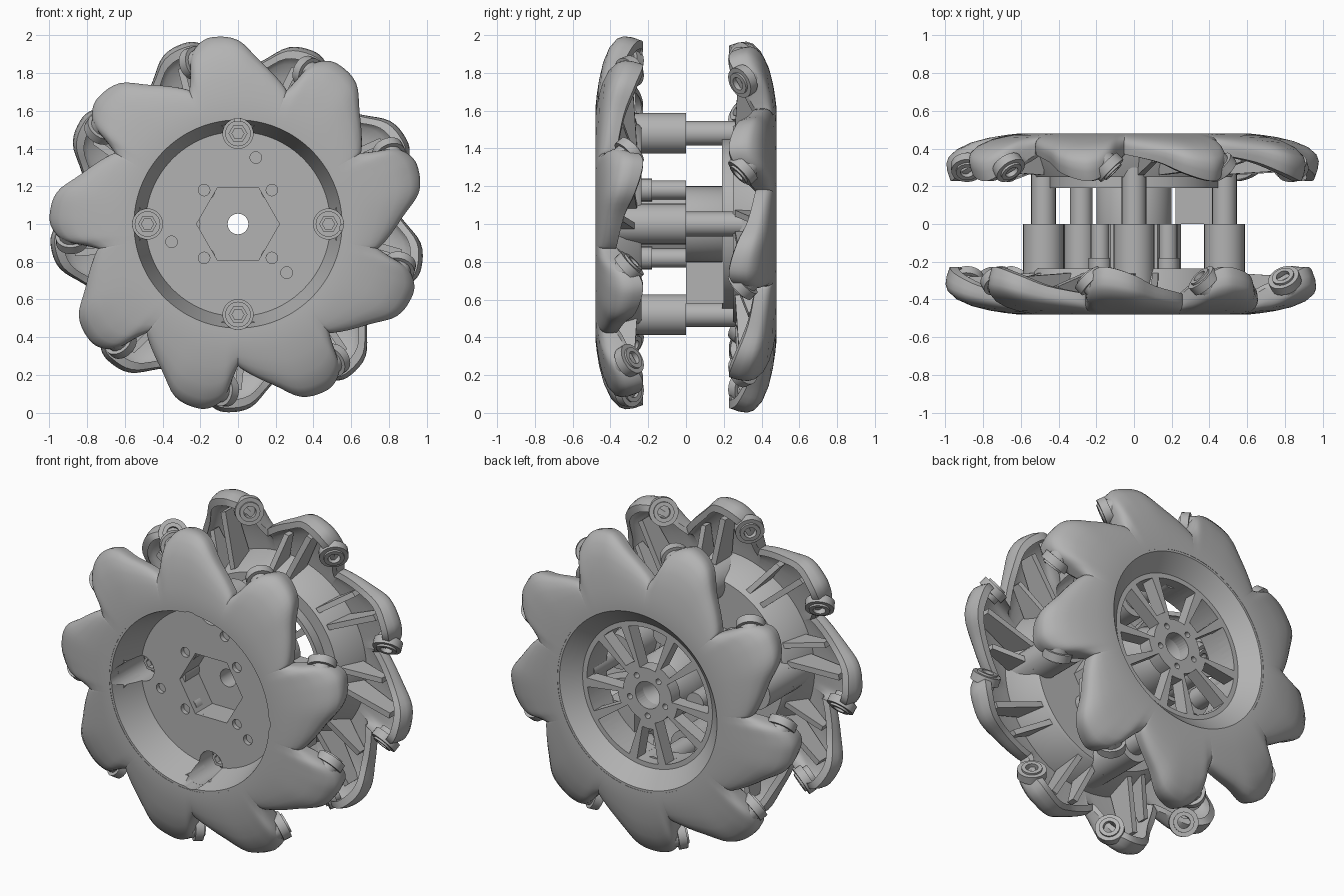
import bpy, bmesh, math
from mathutils import Vector

if "Cube" in bpy.data.objects:
    bpy.data.objects.remove(bpy.data.objects["Cube"], do_unlink=True)

grey = bpy.data.materials.new("plain_grey")
grey.use_nodes = True
grey.diffuse_color = (0.45, 0.45, 0.45, 1)
grey.node_tree.nodes["Principled BSDF"].inputs["Base Color"].default_value = (0.45, 0.45, 0.45, 1)


def axle(x, y, h):
    """Local wheel coordinates: x, y in the wheel plane, h along the axle."""
    return Vector((x, h, y + 1))


def polar(r, deg):
    a = math.radians(deg)
    return r * math.cos(a), r * math.sin(a)


def activate(ob):
    bpy.ops.object.select_all(action='DESELECT')
    ob.select_set(True)
    bpy.context.view_layer.objects.active = ob


def shade(ob):
    activate(ob)
    bpy.ops.object.shade_smooth_by_angle(angle=math.radians(35))


def loft(name, rings, wrap=False, caps=False, smooth=True):
    """Skin closed rings; wrap joins the last ring to the first."""
    bm = bmesh.new()
    vs = [[bm.verts.new(p) for p in ring] for ring in rings]
    n, m = len(vs), len(vs[0])
    for i in range(n if wrap else n - 1):
        a, b = vs[i], vs[(i + 1) % n]
        for j in range(m):
            k = (j + 1) % m
            bm.faces.new((a[j], a[k], b[k], b[j]))
    if caps:
        bm.faces.new(vs[0])
        bm.faces.new(vs[-1])
    bmesh.ops.recalc_face_normals(bm, faces=bm.faces)
    me = bpy.data.meshes.new(name)
    bm.to_mesh(me)
    bm.free()
    me.materials.append(grey)
    ob = bpy.data.objects.new(name, me)
    bpy.context.collection.objects.link(ob)
    if smooth:
        shade(ob)
    return ob


def prism(name, outline, h0, h1, fn=axle, smooth=True):
    return loft(name, [[fn(x, y, h) for x, y in outline] for h in (h0, h1)], caps=True, smooth=smooth)


def circle(r, cx=0, cy=0, n=32):
    return [(cx + x, cy + y) for x, y in (polar(r, 360 * i / n) for i in range(n))]


def sector(mid, half, r0, r1):
    arc = [mid + half * (i / 4 - 1) for i in range(9)]
    return [polar(r1, a) for a in arc] + [polar(r0, a) for a in reversed(arc)]


def lathe(name, profile, fn=axle, n=96, smooth=True):
    return loft(name, [[fn(*polar(r, 360 * i / n), h) for r, h in profile] for i in range(n)],
                wrap=True, smooth=smooth)


def cut(ob, cutters):
    for c in cutters:
        c.hide_render = True
        mod = ob.modifiers.new("cut", 'BOOLEAN')
        mod.operation, mod.solver, mod.object = 'DIFFERENCE', 'EXACT', c
        activate(ob)
        bpy.ops.object.modifier_apply(modifier=mod.name)
        bpy.data.objects.remove(c, do_unlink=True)
    shade(ob)


# Lobed rim: one lobe as (angle from peak, radius, edge depth), repeated nine times
LOBE = [(-26, .765, .11), (-14.5, .875, .15), (-7, .975, .21), (0, 1.0, .25), (4.5, .985, .25),
        (8.5, .925, .2), (11, .82, .15), (13, .755, .11)]
LOBES = [97 + 40 * k for k in range(9)]
keys = [Vector((peak + a, r, d)) for peak in LOBES for a, r, d in LOBE]


def smooth_loop(pts, steps):
    out, n = [], len(pts)
    turn = Vector((360, 0, 0))
    for i in range(n):
        p0, p1, p2, p3 = (pts[j % n] + turn * (j // n) for j in range(i - 1, i + 3))
        for s in range(steps):
            t = s / steps
            out.append(p1 + .5 * t * (p2 - p0 + t * (2 * p0 - 5 * p1 + 4 * p2 - p3
                       + t * (3 * (p1 - p2) + p3 - p0))))
    return out


# Shell section as (reach towards rim, share of depth); lobes fade out towards the hub
SECTION = [(0, 0), (.15, 0), (.35, .04), (.55, .1), (.75, .2), (.9, .34), (.98, .5), (1, .63),
           (.99, .8), (.96, 1)]
outline = smooth_loop(keys, 4)


def plate(side):
    """Lobed plate; the rear one is the front one turned about a radial axis."""
    back = side == "rear"

    def fn(r, deg, h):
        return axle(*polar(r, 204 - deg), -h) if back else axle(*polar(r, deg), h)

    rings = []
    for a, R, depth in outline:
        outer = [(.565 + s * (.3 + (R - .865) * s), -.48 + d * (.18 + (depth - .18) * s))
                 for s, d in SECTION]
        inner = [(max(.57, r - .045), min(h + .04, outer[-1][1])) for r, h in outer]
        rings.append([fn(r, a, h) for r, h in outer + inner[::-1]])
    loft(side + "_lobed_shell", rings, wrap=True)

    for k, peak in enumerate(LOBES):
        # Stiffening ribs inside each lobe
        for j, (off, r1, top) in enumerate([(-15, .78, -.33), (-3, .88, -.28)]):
            def ring(r, lo, hi, a, w):
                return [fn(r, a - w, lo), fn(r, a + w, lo), fn(r, a + w, hi), fn(r, a - w, hi)]
            loft(f"{side}_rib_{k}_{j}", [ring(.54, -.43, -.26, peak + off - 4, 1.8),
                                         ring(r1, -.38, top, peak + off, 1.2)], caps=True, smooth=False)
        # Roller mount: slanted ring on the steep flank, with a backing block
        a = peak + 9
        c = fn(.885, a, -.29)
        along = (fn(.885, a + .1, -.29) - c).normalized()
        radial = (fn(1, a, -.29) - c).normalized()
        inward = Vector((0, -1 if back else 1, 0))
        normal = (along + inward).normalized()
        across = (along - inward).normalized()

        def seat(x, y, h):
            return c + x * across + y * radial + h * normal
        lathe(f"{side}_roller_mount_{k}", [(.036, -.04), (.085, -.04), (.085, .01),
              (.06, .01), (.06, .022), (.036, .022)], seat, 24)
        prism(f"{side}_mount_block_{k}", circle(.065, n=16), -.07, -.03, seat)


plate("front")
plate("rear")

# Front cup: flared thin wall and flat floor
front_cup = lathe("front_cup", [(.055, -.27), (.49, -.27), (.552, -.478), (.6, -.478), (.595, -.43),
                                (.535, -.25), (.52, -.235), (.055, -.235)])
SCREWS = [(x, y) for x in (-.18, .18) for y in (-.18, .18)]
PINS = [polar(.365, a) for a in (75, 195, 315)]
cut(front_cup, [prism("cutter", circle(.08, *polar(.48, 90 * k)), -.6, -.1) for k in range(4)]
    + [prism("cutter", circle(.22, n=6), -.6, -.1, smooth=False)]
    + [prism("cutter", circle(.031, *p, 16), -.6, -.242) for p in SCREWS + PINS])

# Hexagonal drive socket behind the floor
socket = prism("drive_socket", circle(.25, n=6), -.25, 0, smooth=False)
cut(socket, [prism("cutter", circle(.22, n=6), -.6, -.1, smooth=False),
             prism("cutter", circle(.055), -.7, .7)])

# Rear cup with a shallow spoked disc
rear_cup = lathe("rear_spoked_cup", [(.055, .385), (.455, .385), (.552, .478), (.6, .478), (.595, .43),
                                     (.545, .3), (.52, .25), (.45, .25), (.45, .19), (.425, .19),
                                     (.425, .3), (.055, .3)])
cutters = [prism("cutter", circle(.085), .2, .5)]
for k in range(5):
    mid = 90 + 72 * k
    cutters += [prism("cutter", sector(mid, 18.5, .17, .425), .1, .5),
                prism("cutter", sector(mid + 36, 10, .21, .425), .1, .5),
                prism("cutter", circle(.018, *polar(.13, mid + 36), 12), .34, .5)]
cut(rear_cup, cutters)

# Hub between the discs, with a flat block beside it
lathe("hub", [(.055, -.01), (.2, -.01), (.2, .2), (.15, .31), (.085, .31), (.055, .2)], n=48)
prism("inner_block", [(.22, -.42), (.41, -.42), (.41, -.2), (.22, -.2)], 0, .2, smooth=False)

# Standoffs: hollow thick front half with a recessed nut, thin rear half
for k in range(4):
    cx, cy = polar(.48, 90 * k)

    def at(x, y, h):
        return axle(x + cx, y + cy, h)
    prism(f"standoff_pocket_{k}", sector(90 * k, 65, .08, .108), -.4, -.24, at)
    lathe(f"thick_standoff_{k}", [(.08, -.25), (.108, -.25), (.108, 0), (.08, 0)], at, 32)
    prism(f"standoff_floor_{k}", circle(.085), -.14, 0, at)
    prism(f"thin_standoff_{k}", circle(.065), -.01, .32, at)
    prism(f"nut_washer_{k}", circle(.068), -.155, -.14, at)
    lathe(f"nut_{k}", [(.032, -.15), (.05, -.15), (.05, -.19), (.032, -.19)], at, 6, False)

# Side post between the discs
prism("side_post_thick", circle(.085, -.285), -.24, 0)
prism("side_post_thin", circle(.06, -.28), -.01, .31)

# Screw sleeves behind the floor
for k, p in enumerate(SCREWS):
    prism(f"screw_sleeve_{k}", circle(.05, *p, 20), -.24, 0)
    prism(f"screw_collar_{k}", circle(.06, *p, 20), -.24, -.18)
